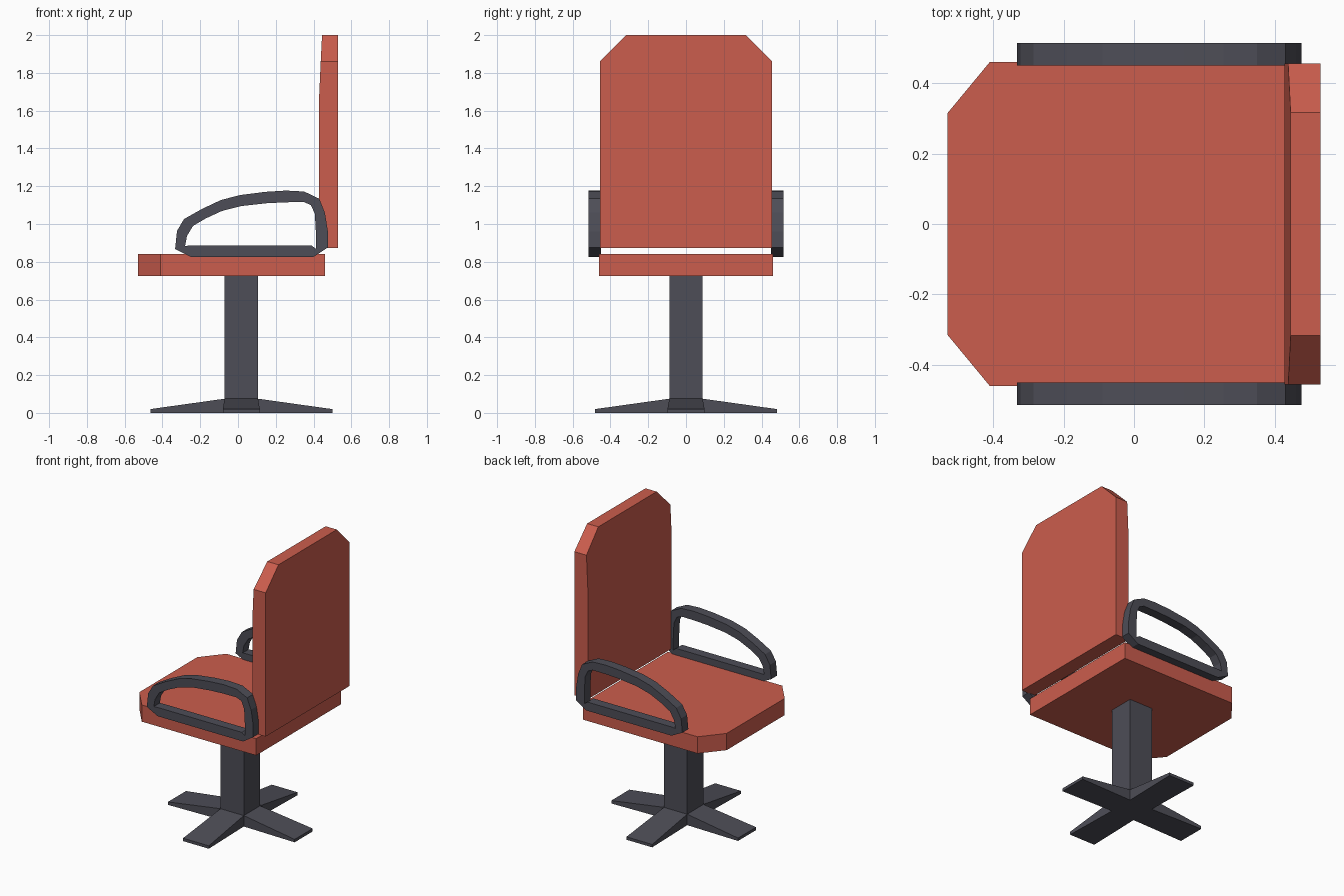
import bpy, bmesh
from mathutils import Matrix, Vector
from math import radians

if "Cube" in bpy.data.objects:
    bpy.data.objects.remove(bpy.data.objects["Cube"])


def material(name, rgb):
    m = bpy.data.materials.new(name)
    m.diffuse_color = (*rgb, 1)
    m.use_nodes = True
    m.node_tree.nodes["Principled BSDF"].inputs["Base Color"].default_value = m.diffuse_color
    return m


RED = material("red_upholstery", (0.6, 0.11, 0.075))
DARK = material("dark_metal", (0.075, 0.075, 0.095))


def finish(name, bm, mat):
    bmesh.ops.recalc_face_normals(bm, faces=bm.faces)
    me = bpy.data.meshes.new(name)
    bm.to_mesh(me)
    bm.free()
    me.materials.append(mat)
    ob = bpy.data.objects.new(name, me)
    bpy.context.collection.objects.link(ob)
    return ob


def loft(name, rings, mat, closed=False):
    """Skin matching rings of points; cap the ends or join them in a loop."""
    bm = bmesh.new()
    loops = [[bm.verts.new(p) for p in ring] for ring in rings]
    pairs = list(zip(loops, loops[1:]))
    if closed:
        pairs.append((loops[-1], loops[0]))
    else:
        bm.faces.new(loops[0])
        bm.faces.new(loops[-1])
    n = len(loops[0])
    for a, b in pairs:
        for i in range(n):
            j = (i + 1) % n
            bm.faces.new((a[i], a[j], b[j], b[i]))
    return finish(name, bm, mat)


# Seat: slab with clipped front corners
seat = [(0.46, -0.46), (0.46, 0.46), (-0.41, 0.46),
        (-0.53, 0.315), (-0.53, -0.315), (-0.41, -0.46)]
loft("seat", [[(x, y, z) for x, y in seat] for z in (0.725, 0.84)], RED)

# Backrest: rows of (height, half width, front x), leaning back at the top
rows = [(0.872, 0.456, 0.428), (1.64, 0.456, 0.428),
        (1.86, 0.456, 0.438), (2.0, 0.317, 0.445)]
loft("backrest", [[(f, -w, z), (0.53, -w, z), (0.53, w, z), (f, w, z)]
                  for z, w, f in rows], RED)

# Armrests: closed loops, outer and inner outline in side view
outer = [(-.333, .868), (-.323, .963), (-.286, 1.026), (-.19, 1.08),
         (-.09, 1.127), (.01, 1.153), (.143, 1.17), (.254, 1.177),
         (.35, 1.172), (.43, 1.134), (.46, 1.06), (.476, .96),
         (.476, .876), (.40, .826), (-.25, .826)]
inner = [(-.28, .884), (-.27, .937), (-.238, .99), (-.17, 1.03),
         (-.085, 1.069), (.016, 1.095), (.153, 1.11), (.254, 1.115),
         (.35, 1.116), (.386, 1.1), (.407, 1.053), (.412, .96),
         (.413, .868), (.39, .886), (-.25, .886)]
for side, s in (("left", -1), ("right", 1)):
    loft(side + "_armrest",
         [[(ox, s * .45, oz), (ox, s * .515, oz),
           (ix, s * .515, iz), (ix, s * .45, iz)]
          for (ox, oz), (ix, iz) in zip(outer, inner)], DARK, closed=True)

# Column
CX, H = 0.0175, 0.0885
loft("column", [[(CX - H, -H, z), (CX + H, -H, z), (CX + H, H, z), (CX - H, H, z)]
                for z in (0.0, 0.725)], DARK)

# Four tapered feet: (distance, half width, height)
for k in range(4):
    turn = Matrix.Translation((CX, 0, 0)) @ Matrix.Rotation(radians(90 * k), 4, 'Z')
    loft(f"foot_{k + 1}",
         [[turn @ Vector(p) for p in ((d, -w, 0), (d, w, 0), (d, w, h), (d, -w, h))]
          for d, w, h in ((H, H, 0.075), (0.482, 0.098, 0.02))], DARK)
